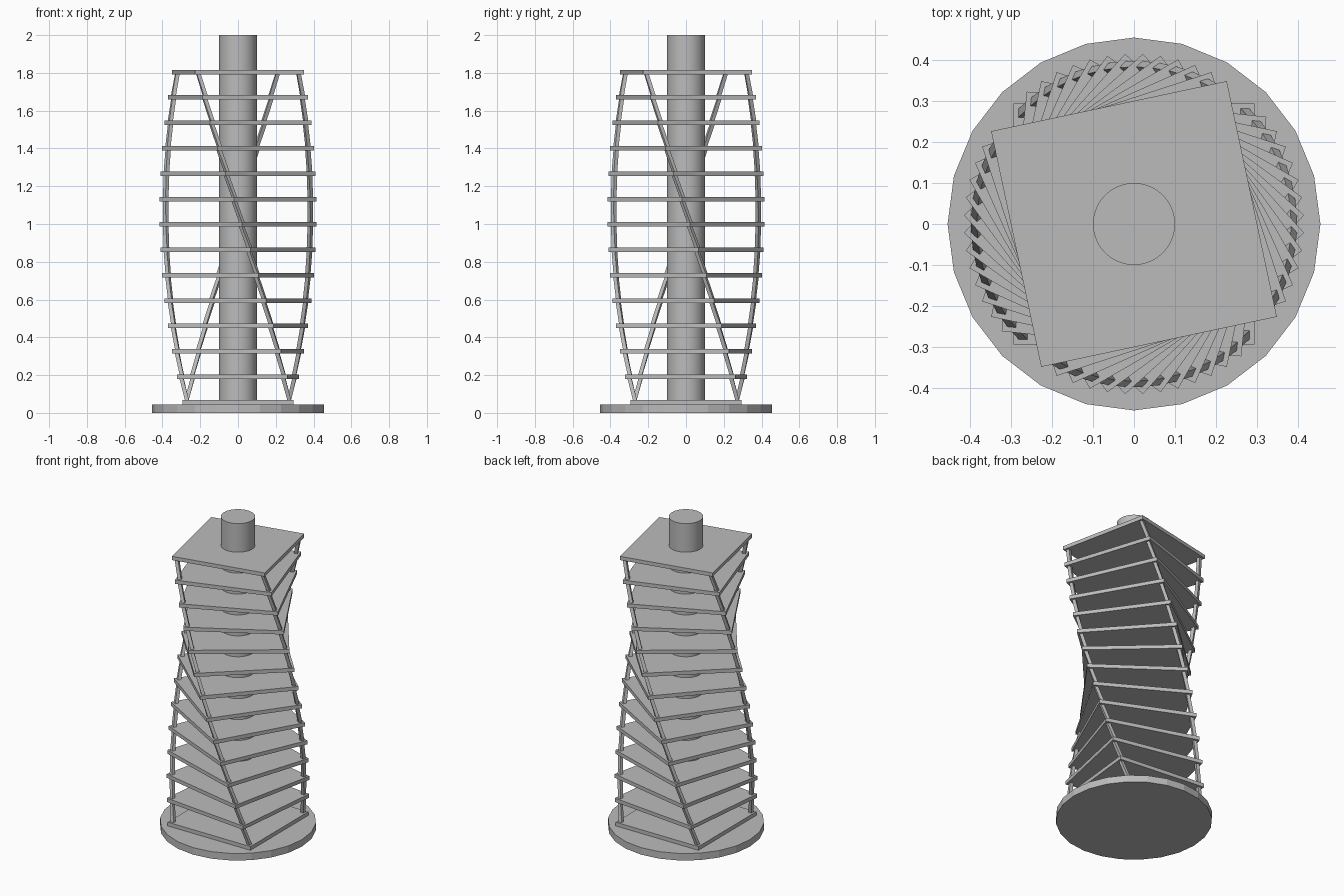
import bpy, bmesh, math
from mathutils import Matrix, Vector

if "Cube" in bpy.data.objects:
    bpy.data.objects.remove(bpy.data.objects["Cube"], do_unlink=True)

FLOORS = 14
TWIST = math.radians(-6)
BASE_H = 0.045
PITCH = 0.1344
SLAB_T = 0.024
SLAB_HALF = 0.294
COL_POS = 0.271
COL_HALF = 0.0105

grey = bpy.data.materials.new("concrete_grey")
grey.use_nodes = True
colour = (0.5, 0.5, 0.5, 1)
grey.diffuse_color = colour
grey.node_tree.nodes["Principled BSDF"].inputs["Base Color"].default_value = colour


def cylinder(name, radius, z0, z1, sides):
    bpy.ops.mesh.primitive_cylinder_add(vertices=sides, radius=radius, depth=z1 - z0,
                                        location=(0, 0, (z0 + z1) / 2))
    obj = bpy.context.object
    obj.name = name
    obj.data.materials.append(grey)
    return obj


def loft_square(name, centre, half, levels):
    """Square section swept through (height, rotation) levels about the tower axis."""
    bm = bmesh.new()
    rings = []
    for z, angle in levels:
        turn = Matrix.Rotation(angle, 3, 'Z')
        ring = []
        for sx, sy in ((-1, -1), (1, -1), (1, 1), (-1, 1)):
            p = Vector((centre[0] + sx * half, centre[1] + sy * half, z))
            ring.append(bm.verts.new(turn @ p))
        rings.append(ring)
    for low, high in zip(rings, rings[1:]):
        for k in range(4):
            n = (k + 1) % 4
            bm.faces.new((low[k], low[n], high[n], high[k]))
    bm.faces.new(rings[0][::-1])
    bm.faces.new(rings[-1])
    mesh = bpy.data.meshes.new(name)
    bm.to_mesh(mesh)
    bm.free()
    mesh.materials.append(grey)
    obj = bpy.data.objects.new(name, mesh)
    bpy.context.collection.objects.link(obj)
    return obj


# Round base and central core
cylinder("base_disc", 0.455, 0, BASE_H, 24)
cylinder("central_core", 0.1, BASE_H, 2, 64)
bpy.ops.object.shade_smooth_by_angle()

# Floor slabs, each turned a little further than the one below
levels = []
for i in range(FLOORS):
    z = BASE_H + i * PITCH
    pair = [(z, i * TWIST), (z + SLAB_T, i * TWIST)]
    loft_square(f"floor_slab_{i + 1}", (0, 0), SLAB_HALF, pair)
    levels += pair

# Corner columns leaning from slab to slab, ending inside the first and last slab
for side_x, x in (("left", 1), ("right", -1)):
    for side_y, y in (("front", -1), ("back", 1)):
        loft_square(f"corner_column_{side_y}_{side_x}", (x * COL_POS, y * COL_POS),
                    COL_HALF, levels[1:-1])
